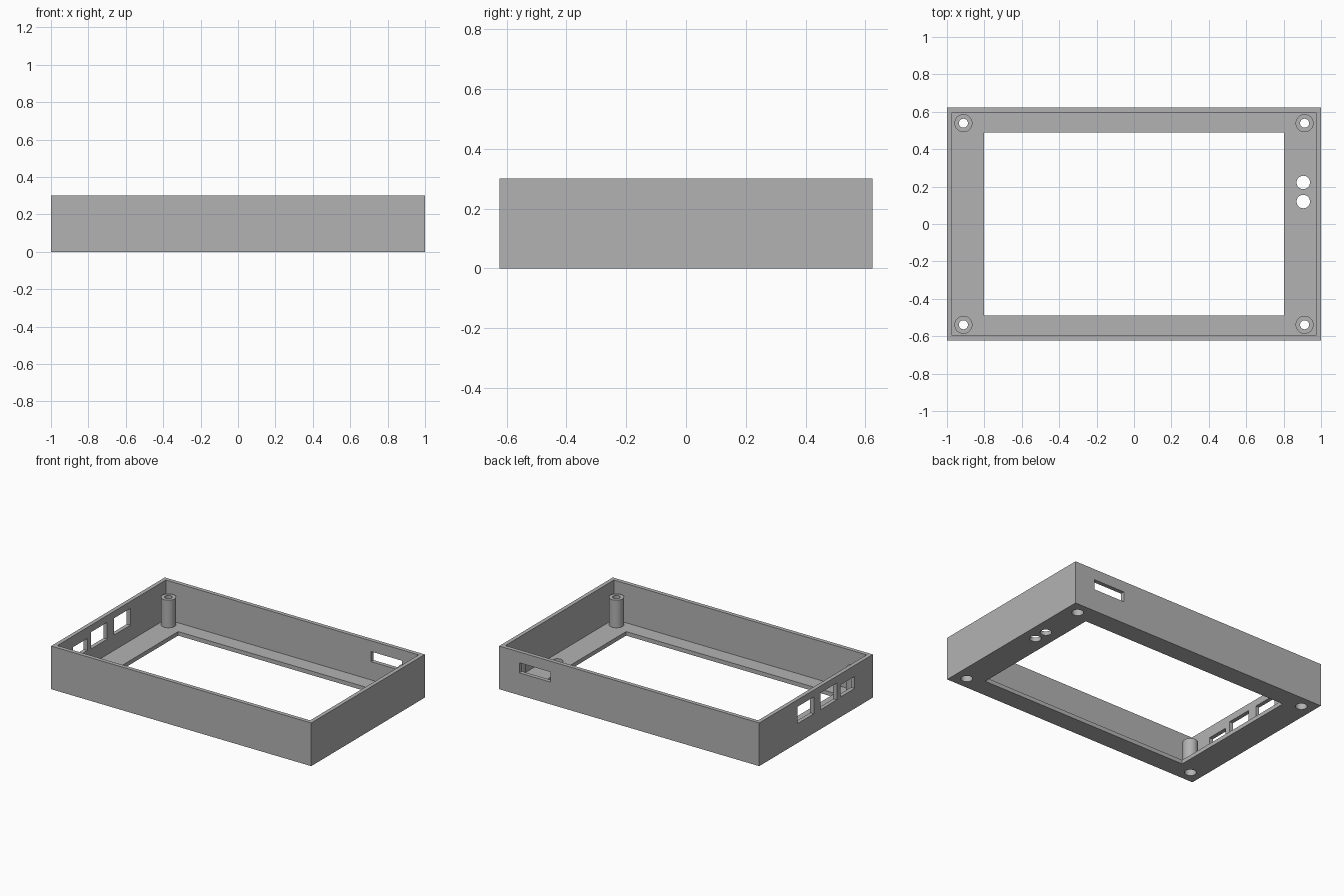
import bpy

cube = bpy.data.objects.get("Cube")
if cube:
    bpy.data.objects.remove(cube, do_unlink=True)

# Overall sizes
HX, HY, H = 1.0, 0.624, 0.30
WALL, FLOOR = 0.028, 0.028
POST_X, POST_Y, POST_TOP = 0.912, 0.539, 0.22

grey = bpy.data.materials.new("plain grey")
grey.use_nodes = True
colour = (0.45, 0.45, 0.45, 1)
grey.diffuse_color = colour
grey.node_tree.nodes["Principled BSDF"].inputs["Base Color"].default_value = colour


def finish(name):
    obj = bpy.context.object
    obj.name = name
    obj.data.materials.append(grey)
    return obj


def box(name, x, y, z):
    """Box from (min, max) pairs."""
    bpy.ops.mesh.primitive_cube_add(size=1, location=[sum(r) / 2 for r in (x, y, z)])
    bpy.context.object.scale = [r[1] - r[0] for r in (x, y, z)]
    bpy.ops.object.transform_apply(location=True, rotation=False, scale=True)
    return finish(name)


def cylinder(name, x, y, z, radius):
    bpy.ops.mesh.primitive_cylinder_add(vertices=40, radius=radius, depth=z[1] - z[0],
                                        location=(x, y, sum(z) / 2))
    return finish(name)


def combine(target, tool, operation="DIFFERENCE"):
    """Apply a boolean and discard the tool."""
    mod = target.modifiers.new("boolean", "BOOLEAN")
    mod.operation = operation
    mod.solver = "EXACT"
    mod.object = tool
    bpy.context.view_layer.objects.active = target
    bpy.ops.object.modifier_apply(modifier=mod.name)
    bpy.data.objects.remove(tool, do_unlink=True)


# Open tray with a screen window in its floor
case = box("enclosure", (-HX, HX), (-HY, HY), (0, H))
ix, iy = HX - WALL, HY - WALL
combine(case, box("cavity", (-ix, ix), (-iy, iy), (FLOOR, H + 0.1)))
combine(case, box("window", (-0.803, 0.803), (-0.489, 0.489), (-0.1, 0.1)))

# Port openings in the x- wall
for y, z in [((0.025, 0.206), (0.135, 0.252)),
             ((-0.228, -0.048), (0.135, 0.252)),
             ((-0.425, -0.267), (0.14, 0.223))]:
    combine(case, box("port", (-HX - 0.1, -HX + 0.06), y, z))

# Slot in the back wall
combine(case, box("slot", (0.606, 0.845), (HY - 0.06, HY + 0.1), (0.155, 0.225)))

# Button holes in the floor
for y in (0.12, 0.222):
    combine(case, cylinder("button_hole", 0.905, y, (-0.1, 0.1), 0.036))

# Screw posts, bored through and recessed from below
for sx in (-1, 1):
    for sy in (-1, 1):
        x, y = sx * POST_X, sy * POST_Y
        combine(case, cylinder("post", x, y, (FLOOR / 2, POST_TOP), 0.048), "UNION")
        combine(case, cylinder("bore", x, y, (-0.1, H + 0.1), 0.024))
        combine(case, cylinder("recess", x, y, (-0.1, 0.06), 0.037))

# Smooth round walls, sharp edges elsewhere
bpy.ops.object.select_all(action="DESELECT")
case.select_set(True)
bpy.context.view_layer.objects.active = case
bpy.ops.object.shade_smooth_by_angle()
